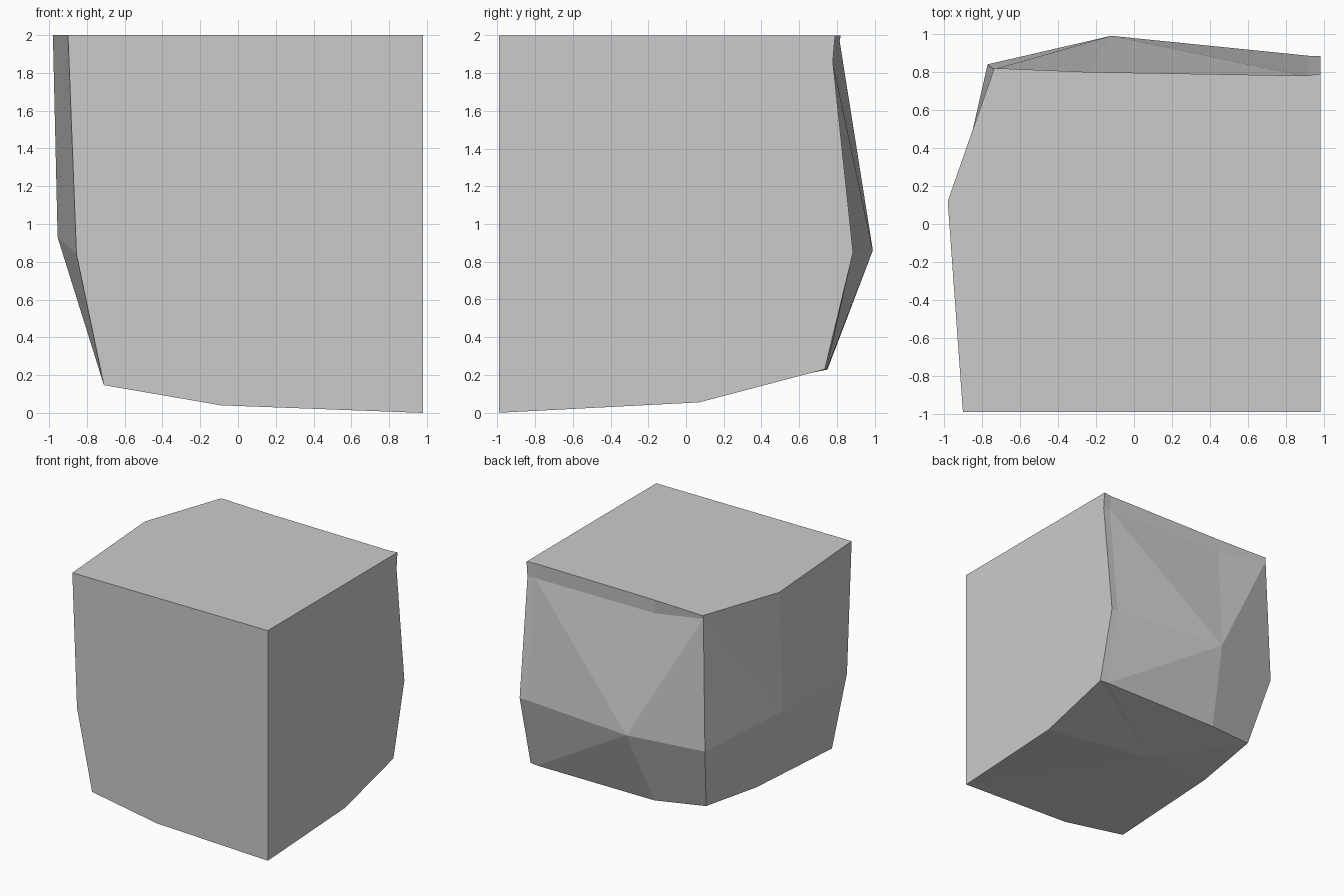
import bpy, bmesh

if "Cube" in bpy.data.objects:
    bpy.data.objects.remove(bpy.data.objects["Cube"])

bm = bmesh.new()


def pts(*coords):
    return [bm.verts.new(c) for c in coords]


def fan(centre, ring):
    """Faceted bulge: triangles from a centre point to a closed ring."""
    c = bm.verts.new(centre)
    for a, b in zip(ring, ring[1:] + ring[:1]):
        bm.faces.new((c, a, b))


def strip(row_a, row_b):
    """Narrow rim of quads between two rows."""
    for i in range(len(row_a) - 1):
        bm.faces.new((row_a[i], row_a[i + 1], row_b[i + 1], row_b[i]))


# Front outline, from top right round to bottom right
front = pts((.98, -.99, 2), (-.90, -.99, 2), (-.855, -.99, .84),
            (-.71, -.99, .147), (-.09, -.99, .04), (.98, -.99, 0))
frt, flt, flm, flb, fb, frb = front

# Back bulge outline: top row, left middle, bottom row, right middle
tr, tm, tl = pts((.91, .775, 1.87), (-.25, .79, 1.88), (-.737, .814, 1.97))
ml, bl, bmid, br, mr = pts((-.77, .84, .835), (-.664, .672, .269),
                           (-.22, .75, .23), (.91, .745, .228), (.92, .885, .85))

# Cut rim along the top and right of the back
top_rim = pts((.98, .79, 2), (.90, .78, 2), (-.25, .80, 2), (-.735, .82, 2))
right_rim = pts((.98, .778, 1.86), (.98, .885, .85), (.98, .735, .23))

# Middle points of the left top, left bottom and right bottom edges
lt, lb, rb = pts((-.98, .12, 2), (-.715, .056, .21), (.98, .07, .055))

# Flat sides
bm.faces.new(front)
bm.faces.new([frt, flt, lt] + top_rim[::-1])
bm.faces.new([frt, top_rim[0]] + right_rim + [rb, frb])

# Rims and bulging sides
strip(top_rim, [right_rim[0], tr, tm, tl])
strip(right_rim, [tr, mr, br])
fan((-.12, .99, .86), [tr, tm, tl, ml, bl, bmid, br, mr])
fan((-.955, .03, .93), [flt, lt, top_rim[3], tl, ml, bl, lb, flb, flm])
fan((-.02, .17, .11), [frb, rb, right_rim[2], br, bmid, bl, lb, flb, fb])

bmesh.ops.recalc_face_normals(bm, faces=bm.faces[:])
mesh = bpy.data.meshes.new("rock_block")
bm.to_mesh(mesh)
bm.free()
block = bpy.data.objects.new("rock_block", mesh)
bpy.context.collection.objects.link(block)
